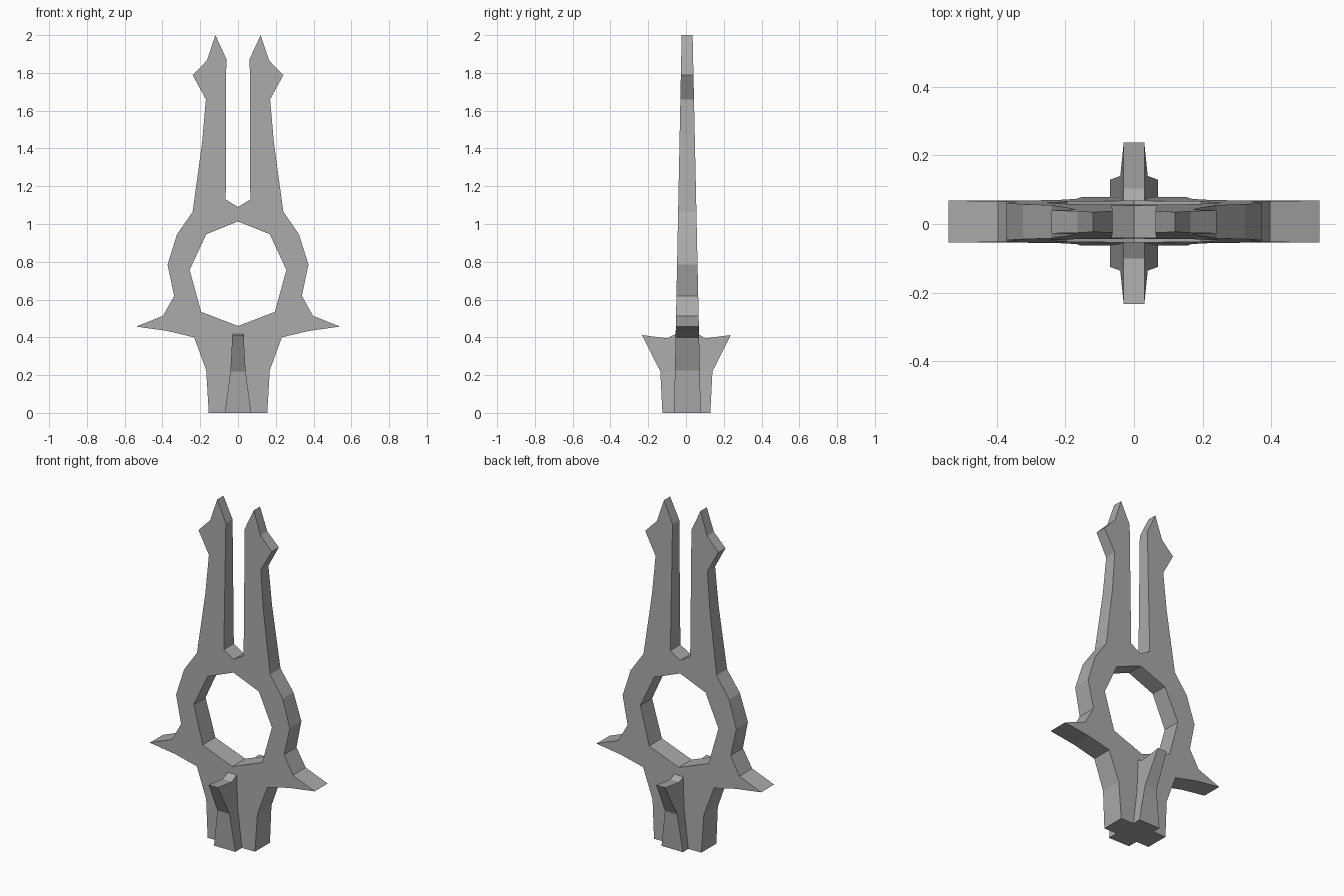
import bpy
import bmesh

cube = bpy.data.objects.get("Cube")
if cube:
    bpy.data.objects.remove(cube, do_unlink=True)

# Single plain metal colour
metal = bpy.data.materials.new("grey metal")
metal.use_nodes = True
grey = (0.4, 0.4, 0.4, 1)
metal.diffuse_color = grey
metal.node_tree.nodes["Principled BSDF"].inputs["Base Color"].default_value = grey


def finish(bm, name):
    bmesh.ops.remove_doubles(bm, verts=bm.verts, dist=0.0005)
    bmesh.ops.recalc_face_normals(bm, faces=bm.faces)
    mesh = bpy.data.meshes.new(name)
    bm.to_mesh(mesh)
    bm.free()
    mesh.materials.append(metal)
    obj = bpy.data.objects.new(name, mesh)
    bpy.context.collection.objects.link(obj)
    return obj


# Half outline of the forked blade (x, z): outer edge, prong, notch, then ring hole
outline = [
    (0, 0), (0.155, 0), (0.168, 0.225), (0.232, 0.4), (0.375, 0.434),
    (0.54, 0.457), (0.397, 0.514), (0.338, 0.62), (0.373, 0.785),
    (0.323, 0.945), (0.24, 1.065), (0.19, 1.43), (0.17, 1.66),
    (0.24, 1.788), (0.165, 1.865), (0.12, 2), (0.062, 1.875),
    (0.065, 1.13), (0, 1.09), (0, 1.013), (0.168, 0.946),
    (0.256, 0.757), (0.195, 0.535), (0, 0.46),
]

# Blade body: thickness tapers with height, both halves meet at the centre
bm = bmesh.new()
for side in (-1, 1):
    front = [bm.verts.new((side * x, -0.063 + 0.02 * z, z)) for x, z in outline]
    back = [bm.verts.new((side * x, 0.078 - 0.0215 * z, z)) for x, z in outline]
    bm.faces.new(front)
    bm.faces.new(back)
    for i, (x, z) in enumerate(outline):
        j = (i + 1) % len(outline)
        if x or outline[j][0]:
            bm.faces.new((front[i], front[j], back[j], back[i]))
finish(bm, "forked_blade")

# Grip fins: (depth, height, half width), flaring out to a tip
fin = [
    (0, 0, 0.07), (0.127, 0, 0.07), (0.138, 0.22, 0.04), (0.235, 0.412, 0.03),
    (0.102, 0.395, 0.03), (0.035, 0.43, 0.03), (0, 0.43, 0.03), (0, 0.22, 0.04),
]
for name, direction in (("front_fin", -1), ("back_fin", 1)):
    bm = bmesh.new()
    sides = [[bm.verts.new((s * w, direction * y + 0.002, z)) for y, z, w in fin]
             for s in (-1, 1)]
    for pts in sides:
        bm.faces.new((pts[0], pts[1], pts[2], pts[7]))
        bm.faces.new(pts[2:])
    left, right = sides
    for i in range(len(fin)):
        j = (i + 1) % len(fin)
        bm.faces.new((left[i], left[j], right[j], right[i]))
    finish(bm, name)
